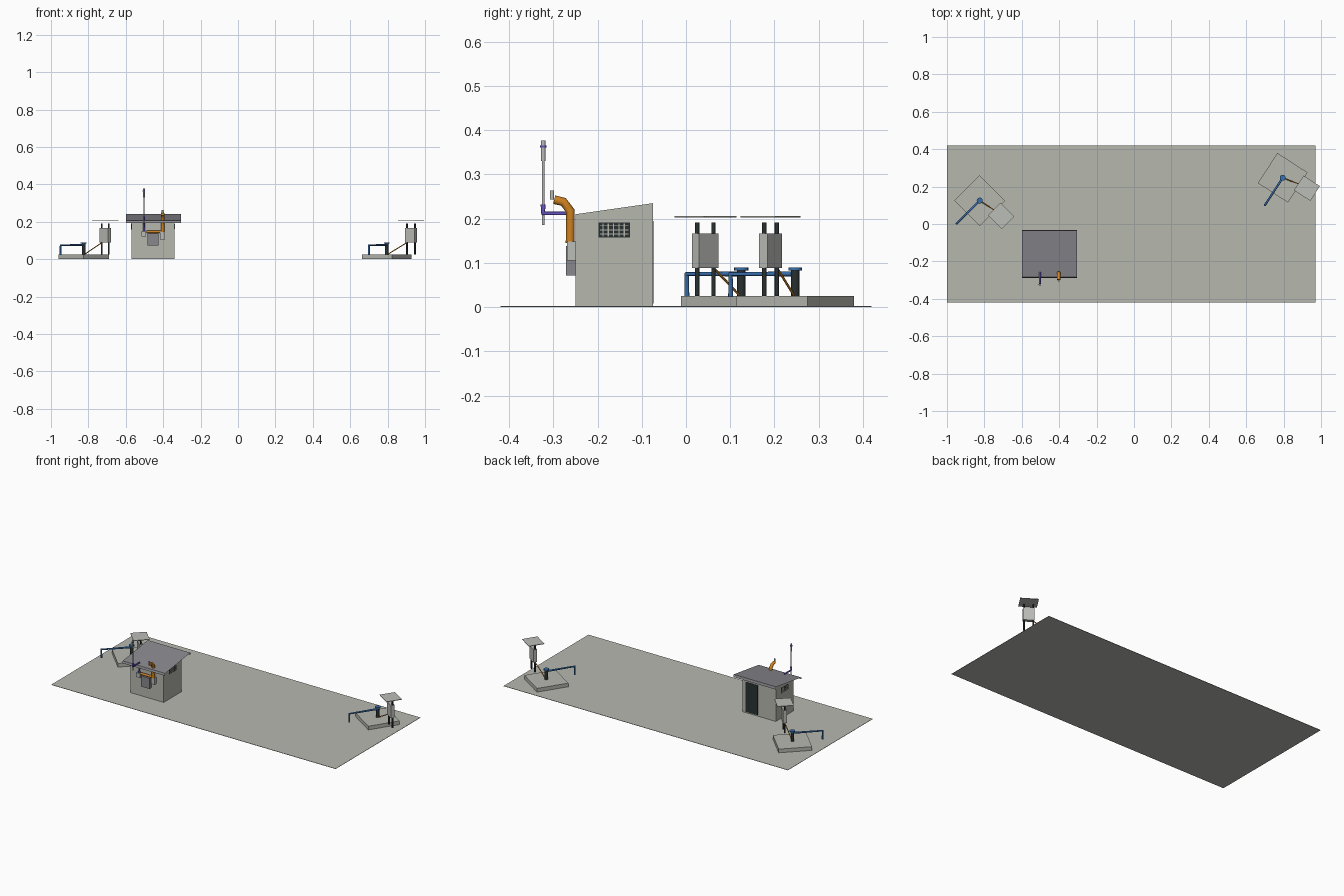
import bpy, bmesh, math
from mathutils import Matrix, Vector

if "Cube" in bpy.data.objects:
    bpy.data.objects.remove(bpy.data.objects["Cube"])


def mat(name, r, g, b):
    m = bpy.data.materials.new(name)
    m.diffuse_color = (r, g, b, 1)
    m.use_nodes = True
    m.node_tree.nodes["Principled BSDF"].inputs["Base Color"].default_value = m.diffuse_color
    return m


CONCRETE = mat("concrete", 0.47, 0.48, 0.43)
WALL = mat("wall_grey", 0.47, 0.48, 0.43)
ROOF = mat("roof_grey", 0.25, 0.25, 0.27)
STEEL = mat("light_steel", 0.50, 0.51, 0.48)
DARK = mat("dark_iron", 0.022, 0.03, 0.03)
BLUE = mat("pipe_blue", 0.04, 0.16, 0.42)
ORANGE = mat("conduit_orange", 0.65, 0.23, 0.015)
PURPLE = mat("conduit_purple", 0.14, 0.09, 0.55)


def finish(name, bm, material, frame=None, smooth=False):
    bmesh.ops.recalc_face_normals(bm, faces=bm.faces)
    me = bpy.data.meshes.new(name)
    bm.to_mesh(me)
    bm.free()
    return place(name, me, material, frame, smooth)


def place(name, me, material, frame=None, smooth=False):
    me.materials.clear()
    me.materials.append(material)
    ob = bpy.data.objects.new(name, me)
    bpy.context.collection.objects.link(ob)
    if frame is not None:
        ob.matrix_world = frame
    if smooth:
        bpy.ops.object.select_all(action='DESELECT')
        ob.select_set(True)
        bpy.context.view_layer.objects.active = ob
        bpy.ops.object.shade_smooth_by_angle(angle=math.radians(40))
    return ob


def box(name, lo, hi, material, frame=None):
    lo, hi = Vector(lo), Vector(hi)
    bm = bmesh.new()
    bmesh.ops.create_cube(bm, size=1)
    bmesh.ops.scale(bm, vec=hi - lo, verts=bm.verts)
    bmesh.ops.translate(bm, vec=(lo + hi) / 2, verts=bm.verts)
    return finish(name, bm, material, frame)


def rod(name, x, y, z0, z1, r, material, frame=None, sides=16):
    bm = bmesh.new()
    bmesh.ops.create_cone(bm, cap_ends=True, segments=sides, radius1=r, radius2=r, depth=z1 - z0)
    bmesh.ops.translate(bm, vec=(x, y, (z0 + z1) / 2), verts=bm.verts)
    return finish(name, bm, material, frame, True)


def tube(name, points, r, material, frame=None):
    """Round pipe with mitred corners along a path."""
    cu = bpy.data.curves.new(name, 'CURVE')
    cu.dimensions = '3D'
    cu.bevel_depth, cu.bevel_resolution, cu.use_fill_caps = r, 4, True
    sp = cu.splines.new('POLY')
    sp.points.add(len(points) - 1)
    for p, co in zip(sp.points, points):
        p.co = (*co, 1)
    tmp = bpy.data.objects.new(name + "_path", cu)
    bpy.context.collection.objects.link(tmp)
    dg = bpy.context.evaluated_depsgraph_get()
    me = bpy.data.meshes.new_from_object(tmp.evaluated_get(dg))
    bpy.data.objects.remove(tmp)
    return place(name, me, material, frame, True)


def sheet(name, corners, material):
    bm = bmesh.new()
    bm.faces.new([bm.verts.new(c) for c in corners])
    return finish(name, bm, material)


# site slab
box("ground_slab", (-1, -0.42, 0), (0.97, 0.42, 0.002), CONCRETE)

# hut body: sloping-top side profile extruded along x
X0, X1, Y0, Y1 = -0.57, -0.34, -0.25, -0.075
bm = bmesh.new()
side = bm.faces.new([bm.verts.new((X0, y, z)) for y, z in
                     ((Y0, 0), (Y1, 0), (Y1, 0.235), (Y0, 0.21))])
ext = bmesh.ops.extrude_face_region(bm, geom=[side])
bmesh.ops.translate(bm, vec=(X1 - X0, 0, 0),
                    verts=[g for g in ext["geom"] if isinstance(g, bmesh.types.BMVert)])
finish("hut_walls", bm, WALL)

# thin roof sheet with turned-down front and back edges
RX0, RX1 = -0.60, -0.305
prof = ((-0.289, 0.193), (-0.284, 0.206), (-0.036, 0.241), (-0.032, 0.226))
for n, (a, b) in zip(("roof_front_trim", "roof_sheet", "roof_back_trim"), zip(prof, prof[1:])):
    sheet(n, [(RX0, *a), (RX1, *a), (RX1, *b), (RX0, *b)], ROOF)

# back door
box("door", (-0.445, Y1 - 0.001, 0.008), (-0.362, Y1 + 0.002, 0.195), DARK)

# side vents with slats
for s, x in (("right", X1), ("left", X0)):
    box(f"vent_{s}", (x - 0.001, -0.198, 0.158), (x + 0.001, -0.127, 0.191), DARK)
    for i in range(3):
        z = 0.164 + i * 0.0095
        box(f"vent_{s}_slat_{i}", (x - 0.002, -0.195, z), (x + 0.002, -0.13, z + 0.002), WALL)
    for i in range(5):
        y = -0.189 + i * 0.012
        box(f"vent_{s}_bar_{i}", (x - 0.002, y, 0.16), (x + 0.002, y + 0.0025, 0.189), WALL)

# front meter cabinet and conduit boxes
box("meter_box", (-0.484, -0.271, 0.072), (-0.425, Y0, 0.138), ROOF)
box("junction_box_right", (-0.416, -0.269, 0.106), (-0.391, Y0, 0.148), STEEL)
box("junction_box_left", (-0.517, -0.269, 0.122), (-0.491, Y0, 0.148), STEEL)

# orange power conduit with weather head
tube("power_conduit", [(-0.403, -0.262, 0.145), (-0.403, -0.262, 0.218),
                       (-0.403, -0.277, 0.238), (-0.403, -0.298, 0.243)], 0.010, ORANGE)
rod("weather_head", -0.403, -0.303, 0.243, 0.264, 0.005, STEEL)
tube("cross_conduit", [(-0.49, -0.26, 0.147), (-0.403, -0.26, 0.147)], 0.007, ORANGE)

# purple antenna bracket and mast
AX = -0.503
tube("antenna_conduit", [(AX, -0.259, 0.146), (AX, -0.259, 0.212),
                         (AX, -0.323, 0.212), (AX, -0.323, 0.232)], 0.0058, PURPLE)
rod("antenna_mast", AX, -0.323, 0.186, 0.335, 0.0028, STEEL)
rod("antenna_tip", AX, -0.323, 0.33, 0.377, 0.005, STEEL)
rod("antenna_ring", AX, -0.323, 0.361, 0.366, 0.007, PURPLE)

# two well stations, same parts in a turned local frame
for tag, x, y, deg in (("left", -0.825, 0.125, -45), ("right", 0.795, 0.247, -33)):
    F = Matrix.Translation((x, y, 0)) @ Matrix.Rotation(math.radians(deg), 4, 'Z')
    box(f"well_pad_{tag}", (-0.096, -0.096, 0), (0.096, 0.096, 0.025), CONCRETE, F)
    rod(f"well_casing_{tag}", 0, 0, 0.02, 0.084, 0.0095, DARK, F)
    rod(f"well_flange_{tag}", 0, 0, 0.083, 0.090, 0.016, BLUE, F)
    tube(f"discharge_pipe_{tag}", [(0, 0, 0.075), (0, -0.174, 0.075), (0, -0.174, 0.023)],
         0.0057, BLUE, F)
    cx, cy = 0.139, 0.024
    for i, s in enumerate((-1, 1)):
        rod(f"stand_post_{tag}_{i}", cx + s * 0.026, cy, 0.025, 0.191, 0.005, DARK, F, 12)
    box(f"control_cabinet_{tag}", (cx - 0.031, cy - 0.011, 0.088),
        (cx + 0.031, cy + 0.011, 0.167), STEEL, F)
    box(f"sun_canopy_{tag}", (cx - 0.052, cy - 0.047, 0.203),
        (cx + 0.052, cy + 0.047, 0.206), STEEL, F)
    tube(f"cable_conduit_{tag}", [(0.006, 0.001, 0.026), (0.112, 0.024, 0.088)],
         0.0027, ORANGE, F)
